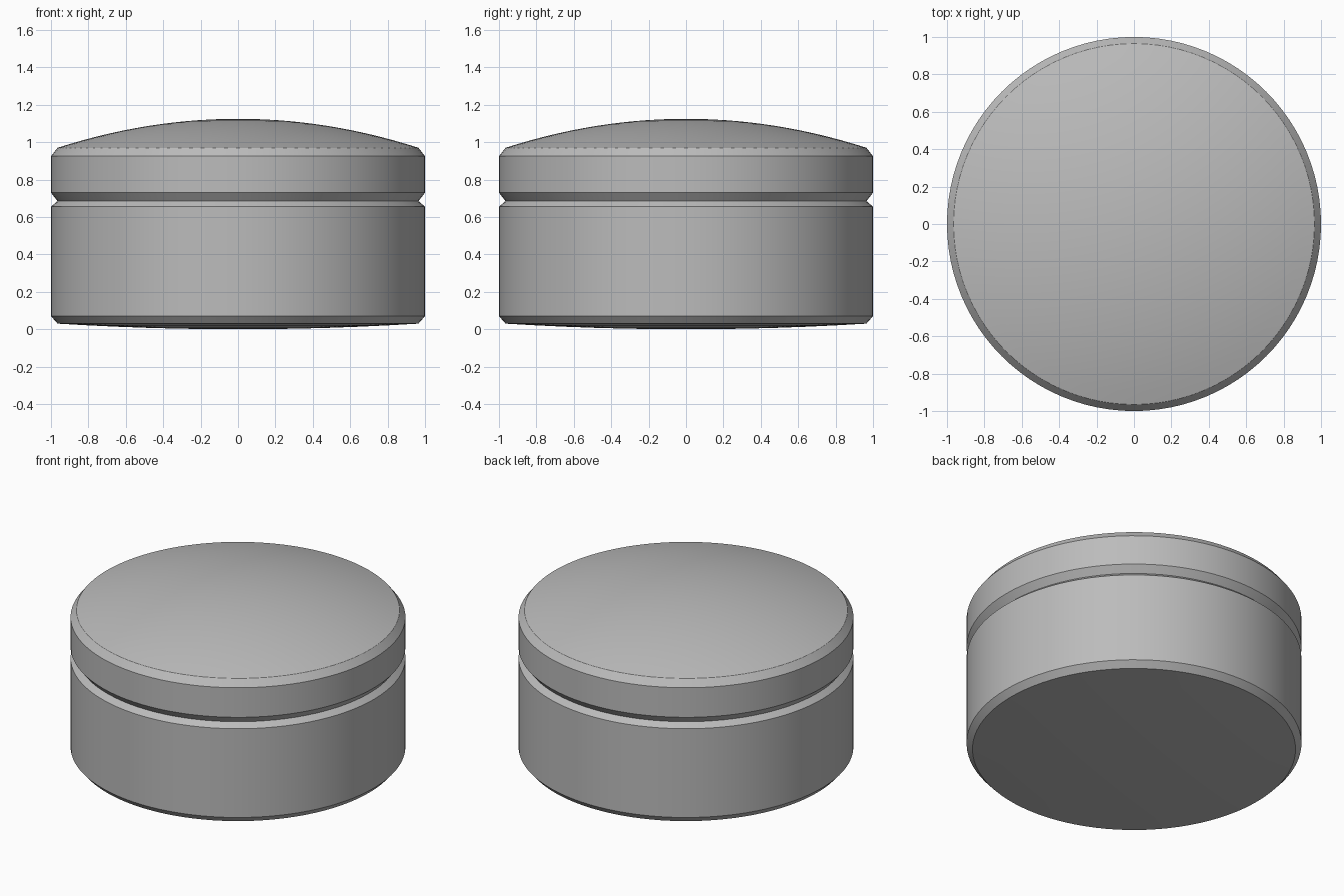
import bpy, bmesh, math
from mathutils import Matrix, Vector

if "Cube" in bpy.data.objects:
    bpy.data.objects.remove(bpy.data.objects["Cube"], do_unlink=True)

SEGMENTS = 96
RIM = 0.965          # radius inside the chamfers
SEAM = 0.685         # height where lid and body meet

grey = bpy.data.materials.new("plain grey")
grey.use_nodes = True
colour = (0.5, 0.5, 0.5, 1)
grey.diffuse_color = colour
grey.node_tree.nodes["Principled BSDF"].inputs["Base Color"].default_value = colour


def dome(z_edge, z_centre, steps):
    """Shallow arc from the rim to the axis."""
    return [(RIM * (1 - i / steps), z_edge + (z_centre - z_edge) * (1 - (1 - i / steps) ** 2))
            for i in range(steps + 1)]


def lathe(name, profile):
    """Spin a radius/height profile around z into a closed, smooth solid."""
    bm = bmesh.new()
    verts = [bm.verts.new((r, 0, z)) for r, z in profile]
    edges = [bm.edges.new(pair) for pair in zip(verts, verts[1:])]
    bmesh.ops.spin(bm, geom=verts + edges, cent=(0, 0, 0), axis=(0, 0, 1),
                   angle=math.tau, steps=SEGMENTS)
    bmesh.ops.remove_doubles(bm, verts=bm.verts, dist=0.0005)
    bmesh.ops.recalc_face_normals(bm, faces=bm.faces)
    mesh = bpy.data.meshes.new(name)
    bm.to_mesh(mesh)
    bm.free()
    mesh.materials.append(grey)
    obj = bpy.data.objects.new(name, mesh)
    bpy.context.collection.objects.link(obj)
    bpy.ops.object.select_all(action="DESELECT")
    obj.select_set(True)
    bpy.context.view_layer.objects.active = obj
    bpy.ops.object.shade_smooth_by_angle(angle=math.radians(25))
    return obj


# Body: slightly bulged base, chamfered foot, straight wall, chamfered lip
base = dome(0.03, 0.0, 6)[::-1]
lathe("body", base + [(1, 0.07), (1, 0.655), (RIM, SEAM), (0, SEAM)])

# Lid: chamfered lower edge, short wall, chamfered shoulder, domed top
lathe("lid", [(0, SEAM), (RIM, SEAM), (1, 0.73), (1, 0.925)] + dome(0.97, 1.125, 14))
